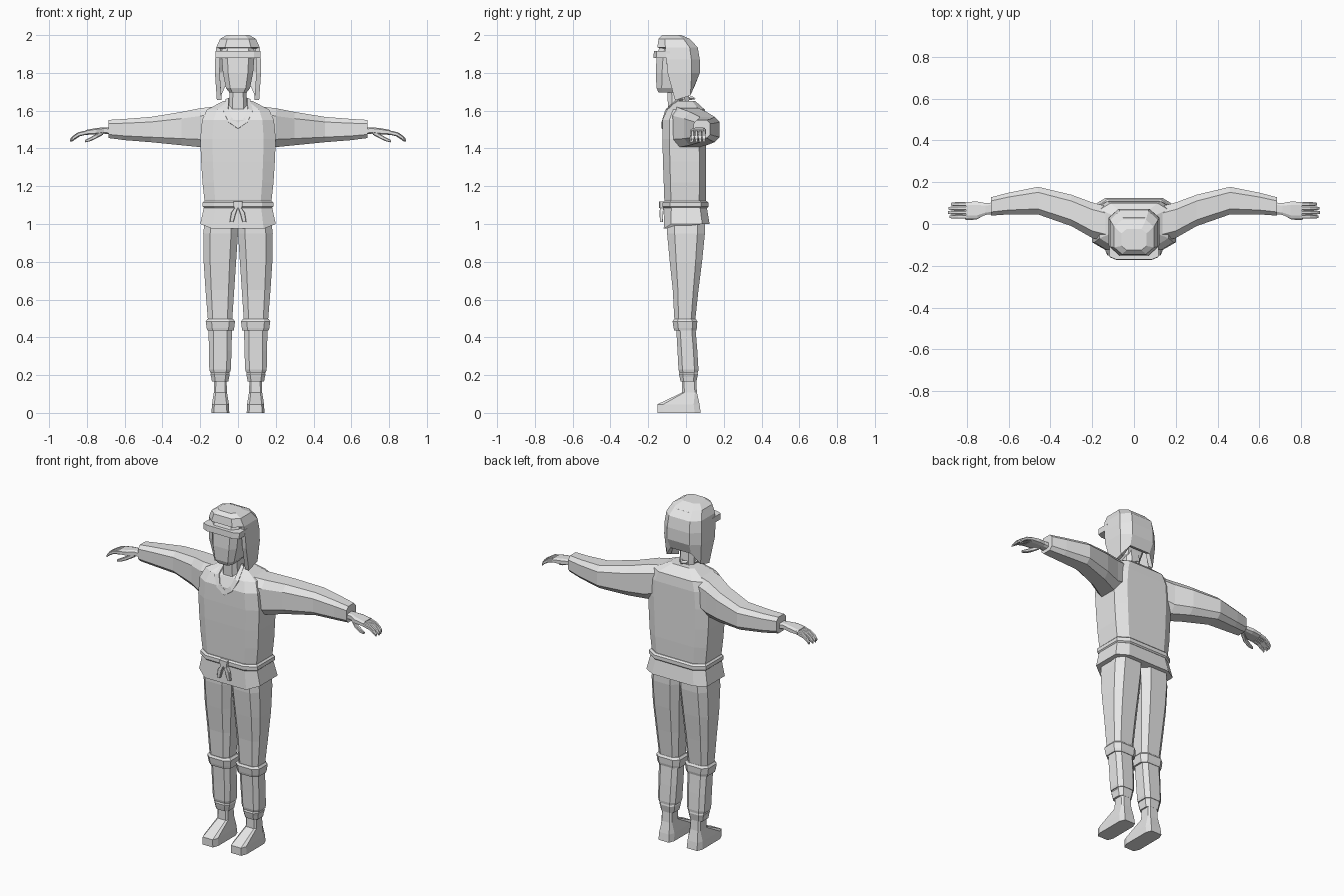
import bpy, bmesh
from mathutils import Vector

grey = bpy.data.materials.new("plain grey")
grey.diffuse_color = (0.8, 0.8, 0.8, 1)


def finish(name, bm, mirror=False, thick=0):
    bmesh.ops.recalc_face_normals(bm, faces=bm.faces[:])
    me = bpy.data.meshes.new(name)
    bm.to_mesh(me)
    bm.free()
    me.materials.append(grey)
    ob = bpy.data.objects.new(name, me)
    bpy.context.collection.objects.link(ob)
    if mirror:
        ob.modifiers.new("mirror", 'MIRROR').use_mirror_merge = False
    if thick:
        s = ob.modifiers.new("thickness", 'SOLIDIFY')
        s.thickness, s.offset = thick, -1
    return ob


def octagon(u0, u1, v0, v1, k=0.6):
    """Eight corners of a chamfered rectangle."""
    cu, cv, hu, hv = (u0 + u1) / 2, (v0 + v1) / 2, (u1 - u0) / 2, (v1 - v0) / 2
    pts = [(1, -k), (1, k), (k, 1), (-k, 1), (-1, k), (-1, -k), (-k, -1), (k, -1)]
    return [(cu + a * hu, cv + b * hv) for a, b in pts]


def loft(rings, bottom=True, top=True):
    bm = bmesh.new()
    rows = [[bm.verts.new(p) for p in r] for r in rings]
    n = len(rows[0])
    for a, b in zip(rows, rows[1:]):
        for i in range(n):
            bm.faces.new((a[i], a[(i + 1) % n], b[(i + 1) % n], b[i]))
    if bottom:
        bm.faces.new(rows[0])
    if top:
        bm.faces.new(rows[-1])
    return bm


def stack(rows, k=0.6, **kw):
    """Upright loft from rows of (z, x0, x1, y0, y1)."""
    return loft([[(x, y, z) for x, y in octagon(x0, x1, y0, y1, k)]
                 for z, x0, x1, y0, y1 in rows], **kw)


def centred(rows, k=0.6, **kw):
    """Upright loft from rows of (z, half width, y0, y1)."""
    return stack([(z, -h, h, a, b) for z, h, a, b in rows], k, **kw)


def sideways(rows, k=0.6):
    """Loft along x from rows of (x, y, z, half depth, half height)."""
    return loft([[(x, u, v) for u, v in octagon(y - a, y + a, z - b, z + b, k)]
                 for x, y, z, a, b in rows])


# Torso
finish("shirt", centred([
    (1.09, .172, -.11, .105), (1.13, .178, -.115, .105), (1.22, .188, -.118, .107),
    (1.33, .195, -.122, .107), (1.45, .2, -.125, .107), (1.55, .19, -.125, .107),
    (1.605, .165, -.1, .1), (1.65, .08, -.05, .05)], .68))

# Belt and flared hem
finish("belt", centred([(1.085, .18, -.118, .112), (1.092, .187, -.124, .119),
                        (1.113, .187, -.124, .119), (1.122, .178, -.116, .11)], .68))
bm = centred([(1.0, .2, -.118, .125), (1.1, .178, -.113, .108)], .68)
for v in bm.verts:
    if v.co.z < 1.02 and v.co.y < -.1:
        v.co.z -= .025
finish("shirt_hem", bm)

# Belt knot and hanging ends
finish("belt_knot", centred([(1.085, .022, -.142, -.11), (1.12, .024, -.142, -.11)], .8))
finish("belt_end", stack([(1.01, .024, .044, -.138, -.122), (1.06, .01, .036, -.14, -.12),
                          (1.09, .0, .014, -.138, -.115)], .8), mirror=True)

# V-shaped collar
outer = [(0, -.131, 1.505), (.05, -.129, 1.54), (.078, -.111, 1.6), (.066, -.04, 1.66), (0, .05, 1.665)]
inner = [(0, -.127, 1.535), (.035, -.122, 1.565), (.052, -.105, 1.61), (.05, -.04, 1.668), (0, .035, 1.675)]
bm = bmesh.new()
o = [bm.verts.new(p) for p in outer]
i = [bm.verts.new(p) for p in inner]
for j in range(4):
    bm.faces.new((o[j], o[j + 1], i[j + 1], i[j]))
finish("collar", bm, mirror=True, thick=.008)

# Sleeves, bent back towards the elbow
finish("sleeve", sideways([
    (.09, -.01, 1.535, .085, .09), (.2, .018, 1.51, .085, .103), (.3, .065, 1.505, .075, .088),
    (.46, .112, 1.5, .066, .067), (.6, .098, 1.5, .052, .056), (.685, .084, 1.503, .044, .048)]), mirror=True)

# Hands
finish("palm", sideways([(.67, .075, 1.492, .028, .018), (.71, .072, 1.495, .028, .017),
                         (.75, .066, 1.491, .041, .017), (.805, .065, 1.485, .041, .013)]), mirror=True)
for f, length in enumerate((.93, 1, .97, .85)):
    y = .035 + f * .02
    finish("finger", sideways([(.795, y, 1.486, .009, .011), (.8 + .045 * length, y, 1.475, .0095, .011),
                               (.8 + .075 * length, y, 1.457, .009, .01),
                               (.8 + .09 * length, y, 1.442, .006, .007)]), mirror=True)
finish("thumb", sideways([(.715, .058, 1.485, .014, .013), (.75, .035, 1.465, .012, .012),
                          (.785, .028, 1.447, .01, .01), (.81, .027, 1.438, .006, .006)]), mirror=True)

# Trouser legs, knee bands and ankle cuffs
finish("trouser_leg", stack([
    (.215, .042, .148, -.036, .064), (.23, .038, .152, -.04, .066), (.33, .034, .154, -.045, .06),
    (.45, .032, .156, -.052, .05), (.5, .03, .16, -.062, .05), (.65, .02, .172, -.07, .066),
    (.8, .01, .182, -.086, .085), (.95, 0, .184, -.1, .1), (1.03, 0, .175, -.1, .1)]), mirror=True)
finish("knee_band", stack([(.435, .022, .162, -.062, .054), (.45, .02, .166, -.066, .058),
                           (.485, .016, .171, -.071, .06), (.497, .026, .162, -.064, .052)]), mirror=True)
finish("ankle_cuff", stack([(.165, .052, .138, -.028, .055), (.19, .047, .142, -.034, .06),
                            (.205, .044, .146, -.037, .063), (.22, .05, .14, -.03, .06)]), mirror=True)

# Feet with sloping tops
finish("foot", stack([(0, .046, .14, -.152, .078), (.045, .048, .138, -.152, .072),
                      (.108, .058, .128, -.02, .058), (.2, .062, .126, -.02, .052)], .72), mirror=True)

# Neck and head
finish("neck", centred([(1.6, .05, -.095, .02), (1.75, .042, -.1, .01)]))
finish("head", centred([(1.695, .045, -.145, -.03), (1.72, .064, -.156, 0), (1.8, .08, -.16, .03),
                        (1.9, .088, -.155, .04), (1.97, .08, -.125, .03)], .65))
finish("headband", centred([(1.88, .118, -.172, -.07), (1.915, .118, -.17, -.07)], .72))

# Hair shell, open around the face, shorter at the nape
bm = centred([(1.65, .112, -.085, .05), (1.8, .122, -.14, .073), (1.87, .121, -.148, .073),
              (1.935, .115, -.152, .062), (1.98, .095, -.145, .02), (2.0, .06, -.125, -.025)], bottom=False)
for v in bm.verts:
    if v.co.z < 1.7:
        v.co.z = 1.74 if v.co.y > .04 else 1.68 if v.co.y > 0 else 1.655
bmesh.ops.recalc_face_normals(bm, faces=bm.faces[:])
bmesh.ops.delete(bm, geom=[f for f in bm.faces if f.normal.y < -.25 and f.calc_center_median().z < 1.93],
                 context='FACES')
finish("hair", bm, thick=.025)
